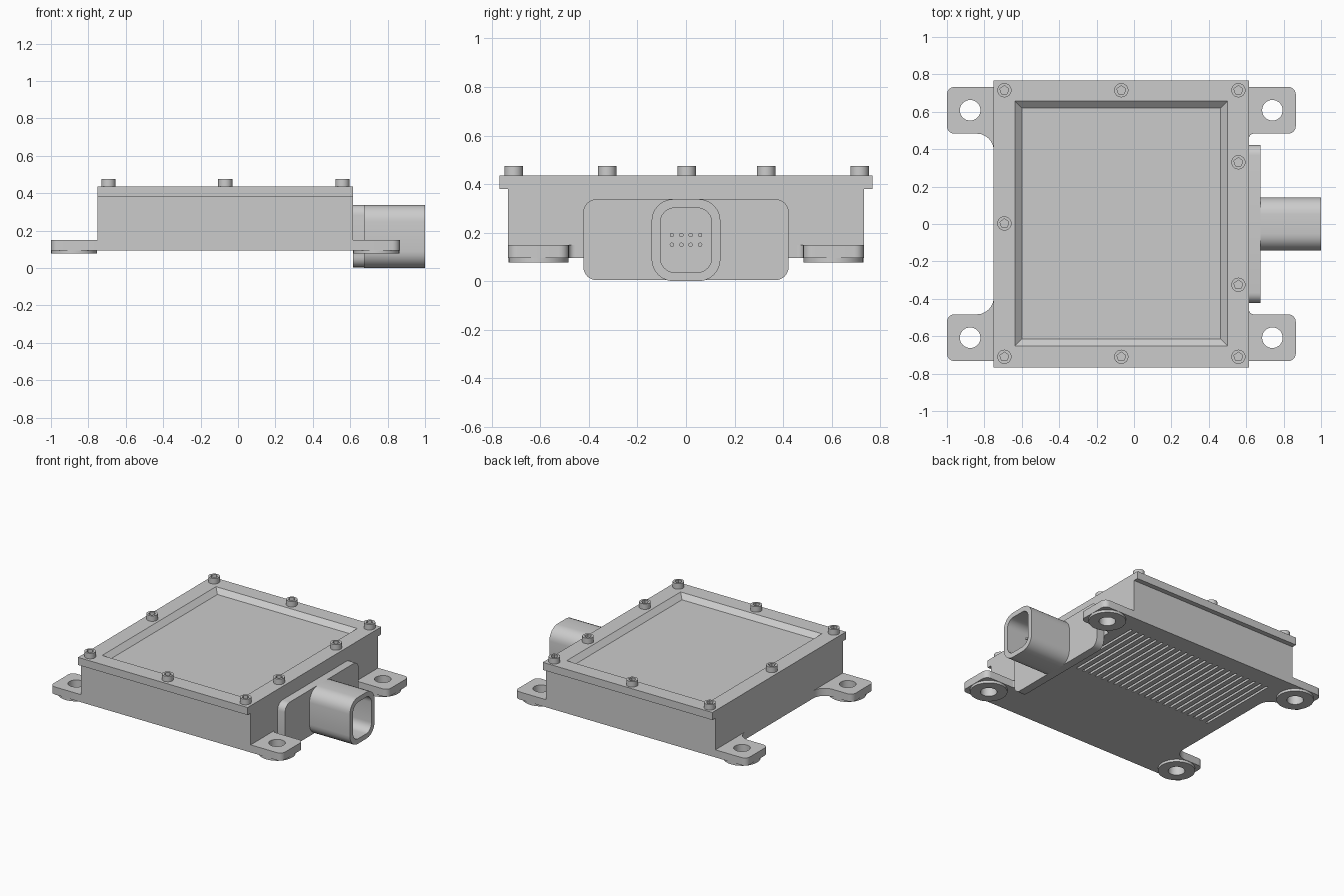
import bpy, bmesh, math
from mathutils import Vector

if "Cube" in bpy.data.objects:
    bpy.data.objects.remove(bpy.data.objects["Cube"])


def circle(cx, cy, r, n=32, start=0.0):
    return [(cx + r * math.cos(start + 2 * math.pi * i / n),
             cy + r * math.sin(start + 2 * math.pi * i / n)) for i in range(n)]


def rect(x0, x1, y0, y1):
    return [(x0, y0), (x1, y0), (x1, y1), (x0, y1)]


def rounded(points, n=6):
    """Round polygon corners; each point is (x, y, radius), right angles only."""
    out = []
    for i, (x, y, r) in enumerate(points):
        p = Vector((x, y))
        if r == 0:
            out.append((x, y))
            continue
        a = (Vector(points[i - 1][:2]) - p).normalized() * r
        b = (Vector(points[(i + 1) % len(points)][:2]) - p).normalized() * r
        c = p + a + b
        for k in range(n + 1):
            t = math.pi / 2 * k / n
            q = c - b * math.cos(t) - a * math.sin(t)
            out.append((q.x, q.y))
    return out


def rounded_rect(x0, x1, y0, y1, r):
    return rounded([(x, y, r) for x, y in rect(x0, x1, y0, y1)])


def solid(name, outline, w0, w1, holes=(), axis='z'):
    """Extrude outline from w0 to w1. Each hole, cut from the w1 face, is
    (mouth loop, floor loop, floor level); floor level w0 makes it go through."""
    bm = bmesh.new()

    def ring(loop, w):
        vs = [bm.verts.new((u, v, w) if axis == 'z' else (w, u, v)) for u, v in loop]
        es = [bm.edges.new((vs[i - 1], vs[i])) for i in range(len(vs))]
        return vs, es

    def wall(a, b):
        for i in range(len(a)):
            bm.faces.new((a[i - 1], a[i], b[i], b[i - 1]))

    base, base_edges = ring(outline, w0)
    top, top_edges = ring(outline, w1)
    wall(base, top)
    through = False
    for mouth, floor, level in holes:
        m, me = ring(mouth, w1)
        f, fe = ring(floor, level)
        wall(m, f)
        top_edges += me
        if level == w0:
            base_edges += fe
            through = True
        else:
            bm.faces.new(f)
    if holes:
        bmesh.ops.triangle_fill(bm, edges=top_edges, use_beauty=True)
    else:
        bm.faces.new(top)
    if through:
        bmesh.ops.triangle_fill(bm, edges=base_edges, use_beauty=True)
    else:
        bm.faces.new(base)
    bmesh.ops.recalc_face_normals(bm, faces=bm.faces)
    mesh = bpy.data.meshes.new(name)
    bm.to_mesh(mesh)
    bm.free()
    ob = bpy.data.objects.new(name, mesh)
    bpy.context.collection.objects.link(ob)
    bpy.ops.object.select_all(action='DESELECT')
    ob.select_set(True)
    bpy.context.view_layer.objects.active = ob
    bpy.ops.object.shade_smooth_by_angle(angle=math.radians(30))
    return ob


XL, XR = -0.75, 0.615

# Housing with cooling grooves cut into the underside
grooves = []
for i in range(23):
    x = -0.65 + i * 0.053
    g = rect(x, x + 0.018, -0.02, 0.6)
    grooves.append((g, g, 0.135))
solid("housing", rect(XL, XR, -0.733, 0.733), 0.38, 0.095, grooves)

# Lid with a sloped shallow recess
solid("lid", rect(XL, XR, -0.768, 0.768), 0.38, 0.435,
      [(rect(-0.637, 0.5, -0.652, 0.657), rect(-0.6, 0.463, -0.615, 0.62), 0.402)])

# Lid bolts with sockets
bolts = [(x, y) for x in (-0.693, -0.068, 0.558) for y in (-0.71, 0.715)]
bolts += [(0.558, 0.33), (0.558, -0.325), (-0.693, 0.003)]
for x, y in bolts:
    socket = circle(x, y, 0.025, 5, math.pi / 2)
    solid("lid_bolt", circle(x, y, 0.038, 24), 0.435, 0.475, [(socket, socket, 0.45)])

# Mounting ears and the round pads beneath them
for side, edge, hole_x, fillet in ((-1, XL, -0.876, 0.09), (1, XR, 0.74, 0.025)):
    tip = edge + side * 0.25
    for s in (-1, 1):
        outline = rounded([(edge, s * 0.733, 0), (tip, s * 0.733, 0.04),
                           (tip, s * 0.483, 0.04), (edge, s * 0.483, fillet),
                           (edge, s * (0.475 - fillet), 0)])
        hole = circle(hole_x, s * 0.608, 0.055)
        solid("mounting_ear", outline, 0.095, 0.15, [(hole, hole, 0.095)])
        solid("mounting_pad", circle(hole_x, s * 0.608, 0.123), 0.095, 0.077,
              [(hole, hole, 0.095)])

# Connector flange, hollow shroud and contact pins, extruded along x
solid("connector_flange", rounded_rect(-0.423, 0.423, 0.004, 0.338, 0.055),
      XR, 0.675, axis='x')
cavity = rounded_rect(-0.106, 0.106, 0.036, 0.302, 0.06)
solid("connector_shroud", rounded_rect(-0.142, 0.142, 0.0, 0.338, 0.09),
      0.675, 1.0, [(cavity, cavity, 0.7)], axis='x')
for y in (-0.058, -0.019, 0.019, 0.058):
    for z in (0.15, 0.19):
        solid("contact_pin", circle(y, z, 0.009, 12), 0.7, 0.88, axis='x')
